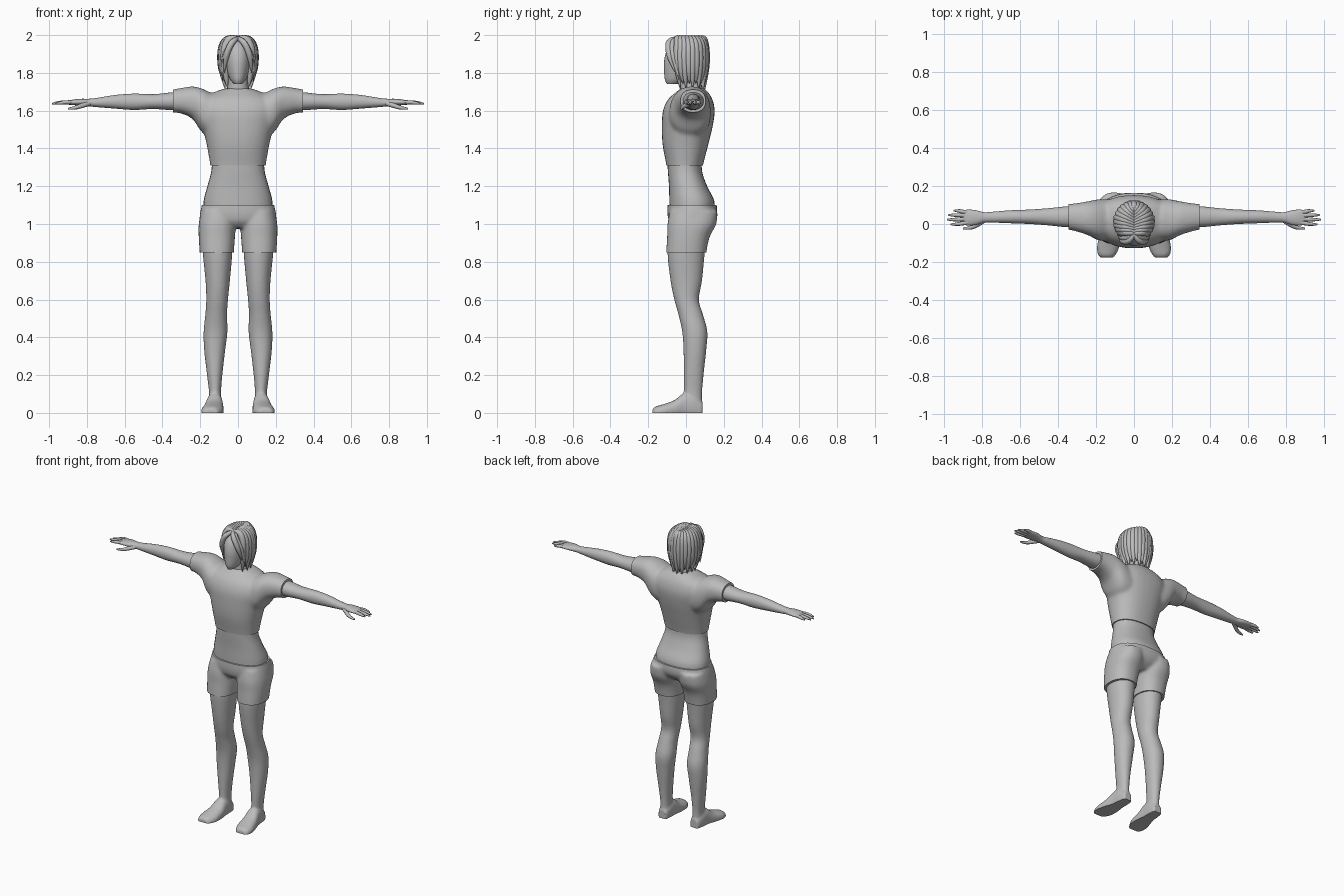
import bpy, bmesh, math
from mathutils import Vector

if "Cube" in bpy.data.objects:
    bpy.data.objects.remove(bpy.data.objects["Cube"])

grey = bpy.data.materials.new("matte grey")
grey.diffuse_color = (0.5, 0.5, 0.5, 1)
grey.use_nodes = True
grey.node_tree.nodes["Principled BSDF"].inputs["Base Color"].default_value = grey.diffuse_color


def loft(bm, axis, rings, s=1, sides=32, power=2.3, steps=4):
    """Skin rings (t, u_min, u_max, v_min, v_max) along an axis; s=-1 mirrors x."""
    pts = [Vector(r) for r in rings]
    rows = []
    for i in range(len(pts) - 1):
        p0, p1, p2, p3 = (pts[max(0, min(len(pts) - 1, i + k))] for k in (-1, 0, 1, 2))
        for j in range(steps):
            f = j / steps
            rows.append(p1 + 0.5 * f * ((p2 - p0) + f * ((2 * p0 - 5 * p1 + 4 * p2 - p3)
                        + f * (3 * p1 - p0 - 3 * p2 + p3))))
    rows.append(pts[-1])
    loops = []
    for t, u0, u1, v0, v1 in rows:
        loop = []
        for k in range(sides):
            c, d = math.cos(math.tau * k / sides), math.sin(math.tau * k / sides)
            u = (u0 + u1) / 2 + (u1 - u0) / 2 * math.copysign(abs(c) ** (2 / power), c)
            v = (v0 + v1) / 2 + (v1 - v0) / 2 * math.copysign(abs(d) ** (2 / power), d)
            x, y, z = {"X": (t, u, v), "Y": (u, t, v), "Z": (u, v, t)}[axis]
            loop.append(bm.verts.new((s * x, y, z)))
        loops.append(loop)
    new = [bm.faces.new(loops[0]), bm.faces.new(loops[-1][::-1])]
    for a, b in zip(loops, loops[1:]):
        for k in range(sides):
            m = (k + 1) % sides
            new.append(bm.faces.new((a[k], b[k], b[m], a[m])))
    bmesh.ops.recalc_face_normals(bm, faces=new)


def add(name, mesh):
    ob = bpy.data.objects.new(name, mesh)
    bpy.context.collection.objects.link(ob)
    mesh.materials.clear()
    mesh.materials.append(grey)
    return ob


def baked(ob):
    """Evaluated mesh of an object, which is then removed."""
    dg = bpy.context.evaluated_depsgraph_get()
    mesh = bpy.data.meshes.new_from_object(ob.evaluated_get(dg))
    bpy.data.objects.remove(ob)
    return mesh


def finish(name, bm, voxel=0, cuts=(), smooth=5):
    """Optionally fuse lofts, trim them by planes, and shade smooth."""
    mesh = bpy.data.meshes.new(name)
    bm.to_mesh(mesh)
    bm.free()
    if voxel:
        ob = add(name, mesh)
        rm = ob.modifiers.new("fuse", "REMESH")
        rm.mode, rm.voxel_size = "VOXEL", voxel
        sm = ob.modifiers.new("soften", "SMOOTH")
        sm.factor, sm.iterations = 0.5, smooth
        mesh = baked(ob)
    if cuts:
        bm = bmesh.new()
        bm.from_mesh(mesh)
        for co, no in cuts:
            r = bmesh.ops.bisect_plane(bm, geom=bm.verts[:] + bm.edges[:] + bm.faces[:],
                                       plane_co=co, plane_no=no, clear_outer=True)
            edges = [e for e in r["geom_cut"] if isinstance(e, bmesh.types.BMEdge)]
            bmesh.ops.holes_fill(bm, edges=edges)
        bm.to_mesh(mesh)
        bm.free()
    ob = add(name, mesh)
    bpy.context.view_layer.objects.active = ob
    ob.select_set(True)
    bpy.ops.object.shade_smooth_by_angle(angle=math.radians(40))
    ob.select_set(False)
    return ob


def strands(name, paths):
    """Tapered tubes; each path is a list of (x, y, z, radius)."""
    cu = bpy.data.curves.new(name, "CURVE")
    cu.dimensions, cu.bevel_depth, cu.bevel_resolution = "3D", 1, 2
    cu.use_fill_caps, cu.resolution_u = True, 4
    for path in paths:
        sp = cu.splines.new("NURBS")
        sp.points.add(len(path) - 1)
        for p, (x, y, z, r) in zip(sp.points, path):
            p.co, p.radius = (x, y, z, 1), r
        sp.use_endpoint_u, sp.order_u = True, 3
    ob = bpy.data.objects.new(name, cu)
    bpy.context.collection.objects.link(ob)
    mesh = baked(ob)
    for p in mesh.polygons:
        p.use_smooth = True
    return add(name, mesh)


# Shirt: torso and two sleeves fused, trimmed at the hems
bm = bmesh.new()
loft(bm, "Z", [(z, -w, w, a, b) for z, w, a, b in (
    (1.26, .143, -.10, .085), (1.31, .147, -.104, .09), (1.42, .166, -.124, .118),
    (1.52, .19, -.128, .142), (1.60, .21, -.122, .152), (1.66, .19, -.095, .14),
    (1.70, .12, -.05, .115), (1.72, .06, -.025, .09))])
for s in (1, -1):
    loft(bm, "X", [(.05, -.09, .12, 1.48, 1.68), (.13, -.09, .13, 1.46, 1.69),
                   (.19, -.085, .13, 1.485, 1.717), (.24, -.06, .12, 1.555, 1.728),
                   (.30, -.04, .11, 1.585, 1.72), (.345, -.03, .105, 1.59, 1.712),
                   (.38, -.028, .10, 1.592, 1.708)], s)
finish("shirt", bm, .011, [((0, 0, 1.31), (0, 0, -1)), ((.345, 0, 0), (1, 0, 0)),
                           ((-.345, 0, 0), (-1, 0, 0))])

# Midriff
bm = bmesh.new()
loft(bm, "Z", [(z, -w, w, a, b) for z, w, a, b in (
    (1.04, .18, -.085, .145), (1.12, .182, -.088, .15), (1.2, .162, -.09, .112),
    (1.28, .141, -.096, .085), (1.36, .138, -.1, .085))])
finish("midriff", bm)

# Shorts: hips and two legs fused, trimmed at waist and hems
bm = bmesh.new()
loft(bm, "Z", [(z, -w, w, a, b) for z, w, a, b in (
    (1.15, .18, -.095, .15), (1.10, .192, -.098, .163), (1.05, .202, -.098, .163),
    (1.01, .2, -.088, .14), (.98, .16, -.06, .10))])
for s in (1, -1):
    loft(bm, "Z", [(1.07, .012, .195, -.085, .168), (1.0, .012, .208, -.098, .16),
                   (.93, .016, .208, -.10, .125), (.85, .022, .203, -.105, .108),
                   (.80, .024, .20, -.105, .104)], s)
finish("shorts", bm, .01, [((0, 0, 1.10), (0, 0, 1)), ((0, 0, .85), (0, 0, -1))])

for s, side in ((1, "left"), (-1, "right")):
    # Leg with foot, flat on the sole
    bm = bmesh.new()
    loft(bm, "Z", [(.95, .03, .192, -.085, .12), (.85, .03, .187, -.098, .10),
                   (.7, .043, .172, -.082, .085), (.6, .053, .168, -.062, .068),
                   (.52, .058, .173, -.04, .09), (.43, .056, .182, -.02, .113),
                   (.33, .068, .179, -.013, .107), (.2, .083, .164, -.012, .093),
                   (.1, .09, .153, -.012, .085), (.02, .085, .157, -.025, .087)], s, power=2.1)
    loft(bm, "Y", [(.088, .09, .15, -.03, .06), (.04, .082, .162, -.03, .10),
                   (-.01, .08, .168, -.03, .105), (-.06, .076, .182, -.03, .068),
                   (-.12, .078, .195, -.03, .046), (-.16, .095, .19, -.03, .034),
                   (-.177, .11, .175, -.025, .022)], s)
    finish(side + "_leg", bm, .008, [((0, 0, 0), (0, 0, -1))], 3)

    # Arm and palm
    bm = bmesh.new()
    loft(bm, "X", [(x, y - a, y + a, z - h, z + h) for x, y, a, z, h in (
        (.25, .04, .055, 1.655, .05), (.35, .038, .055, 1.65, .047),
        (.45, .038, .045, 1.648, .039), (.55, .038, .038, 1.647, .043),
        (.65, .038, .034, 1.647, .036), (.75, .036, .028, 1.643, .024),
        (.79, .035, .027, 1.643, .02), (.83, .034, .038, 1.645, .018),
        (.87, .034, .042, 1.644, .015), (.9, .034, .038, 1.642, .010))], s, 24, 2.1)
    finish(side + "_arm", bm)

    # Fingers and thumb
    fingers = [[(s * .87, y * .8 + .007, 1.644, .011), (s * .91, y, 1.645, .011),
                (s * (tip - .025), y2, 1.641, .009), (s * tip, y2, 1.637, .004)]
               for y, y2, tip in ((.002, -.002, .965), (.024, .023, .985),
                                  (.046, .047, .978), (.066, .07, .95))]
    fingers.append([(s * .79, .02, 1.638, .014), (s * .83, -.008, 1.625, .013),
                    (s * .865, -.022, 1.614, .01), (s * .9, -.024, 1.61, .005)])
    strands(side + "_fingers", fingers)

# Neck and face
bm = bmesh.new()
loft(bm, "Z", [(1.62, -.09, .09, -.02, .1), (1.70, -.062, .062, -.028, .09),
               (1.74, -.052, .052, -.03, .08), (1.84, -.05, .05, -.03, .07)])
finish("neck", bm)
bm = bmesh.new()
loft(bm, "Z", [(z, -w, w, a, b) for z, w, a, b in (
    (1.74, .02, -.10, -.04), (1.765, .042, -.112, .03), (1.81, .06, -.116, .08),
    (1.87, .07, -.115, .1), (1.93, .068, -.096, .1), (1.975, .04, -.05, .06))], power=2)
finish("face", bm)

# Hair: a cap with overlapping tapered locks falling from a centre parting
bm = bmesh.new()
bmesh.ops.create_uvsphere(bm, u_segments=32, v_segments=16, radius=1)
for v in bm.verts:
    v.co = (v.co.x * .087, v.co.y * .088 + .018, v.co.z * .105 + 1.88)
finish("hair_cap", bm)
locks = []
for s in (1, -1):
    for k in range(11):
        a = math.radians(-38 + k * 12.8)          # from temple round to nape
        dx, dy = s * math.cos(a), math.sin(a)
        y0 = -.05 + k * .0125                     # root along the parting
        end = 1.715 + (.03 if k % 2 else 0) - .018 * (k > 7)
        locks.append([(s * .002, y0, 1.982, .010), (dx * .045, y0 * .5 + dy * .045 + .008, 1.99, .018),
                      (dx * .082, .012 + dy * .088, 1.955, .022), (dx * .092, .012 + dy * .095, 1.88, .022),
                      (dx * .083, .014 + dy * .088, 1.79, .018), (dx * .07, .018 + dy * .078, end, .002)])
    # Fringe swept off the forehead
    for y, x, z in ((-.055, .07, 1.76), (-.075, .06, 1.80)):
        locks.append([(0, y + .02, 1.983, .010), (s * .022, y - .015, 1.975, .016),
                      (s * .05, y - .02, 1.93, .017), (s * (x + .008), y - .008, 1.87, .015),
                      (s * (x + .012), y + .02, z, .002)])
strands("hair_locks", locks)
